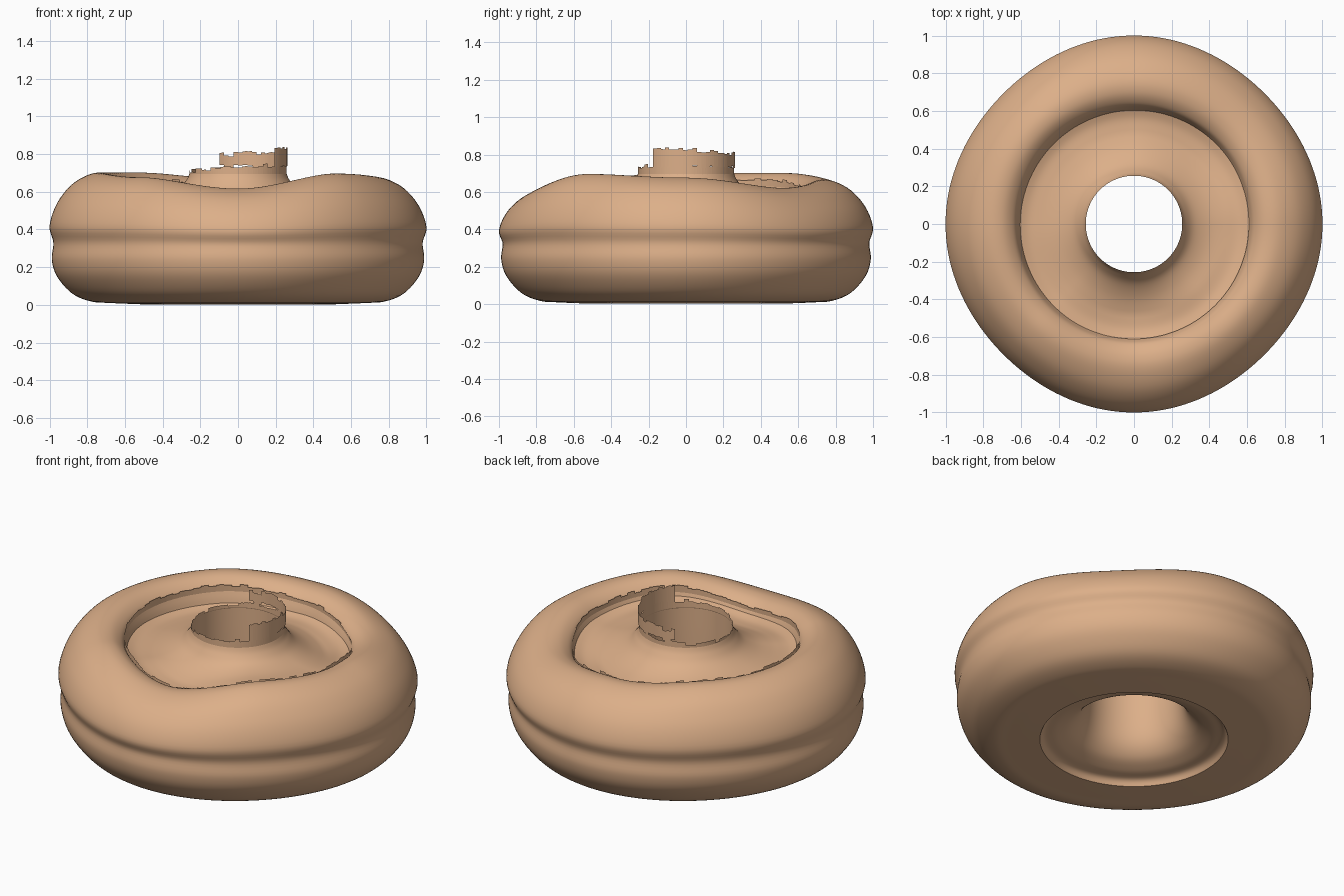
import bpy, bmesh, math, random
from mathutils import Vector

if "Cube" in bpy.data.objects:
    bpy.data.objects.remove(bpy.data.objects["Cube"])

random.seed(4)
mat = bpy.data.materials.new("baked_dough")
mat.diffuse_color = (0.72, 0.43, 0.25, 1)
mat.use_nodes = True
mat.node_tree.nodes["Principled BSDF"].inputs["Base Color"].default_value = mat.diffuse_color


def smooth_path(pts, steps=5):
    """Catmull-Rom curve through open profile points."""
    out = []
    for i in range(len(pts) - 1):
        p0, p1 = Vector(pts[max(i - 1, 0)]), Vector(pts[i])
        p2, p3 = Vector(pts[i + 1]), Vector(pts[min(i + 2, len(pts) - 1)])
        for k in range(steps):
            t = k / steps
            out.append(0.5 * (2 * p1 + (p2 - p0) * t + (2 * p0 - 5 * p1 + 4 * p2 - p3) * t * t
                              + (3 * p1 - p0 - 3 * p2 + p3) * t ** 3))
    return out + [Vector(pts[-1])]


def cyclic(values, a):
    """Smooth value around the ring from evenly spaced samples."""
    n = len(values)
    u = (a / (2 * math.pi)) % 1 * n
    i, t = int(u) % n, u - int(u)
    t = t * t * (3 - 2 * t)
    return values[i] * (1 - t) + values[(i + 1) % n] * t


def finish(bm, name):
    me = bpy.data.meshes.new(name)
    bm.to_mesh(me)
    bm.free()
    ob = bpy.data.objects.new(name, me)
    bpy.context.collection.objects.link(ob)
    me.materials.append(mat)
    bpy.ops.object.select_all(action='DESELECT')
    ob.select_set(True)
    bpy.context.view_layer.objects.active = ob
    bpy.ops.object.shade_smooth_by_angle(angle=math.radians(40))


def lathe(name, profile, shape, n=160):
    """Revolve a profile, passing every point through shape(r, z, angle)."""
    bm = bmesh.new()
    rings = []
    for i in range(n):
        a = 2 * math.pi * i / n
        ring = []
        for r, z in profile:
            r2, z2 = shape(r, z, a)
            ring.append(bm.verts.new((r2 * math.cos(a), r2 * math.sin(a), z2)))
        rings.append(ring)
    for i in range(n):
        p, q = rings[i], rings[(i + 1) % n]
        for j in range(len(profile) - 1):
            bm.faces.new((p[j], p[j + 1], q[j + 1], q[j]))
    bmesh.ops.recalc_face_normals(bm, faces=bm.faces)
    finish(bm, name)


# Height of the top swell at 45 degree steps, starting at +x
CREST = [0.675, 0.62, 0.665, 0.70, 0.70, 0.675, 0.615, 0.695]


def dough_shape(r, z, a):
    # uneven top
    k = min(max((z - 0.3) / 0.4, 0), 1)
    z += k * (cyclic(CREST, a) - 0.70)
    # slightly squarish outline
    if r > 0.63:
        w = min((r - 0.63) / 0.3, 1)
        r *= 1 - w * 0.010 * (1 - math.cos(4 * a))
    return r, z


# Outer dough: inner lip, swollen top, waisted side and flat underside
outer = smooth_path([(0.60, 0.56), (0.615, 0.61), (0.64, 0.66), (0.70, 0.697), (0.78, 0.695),
                     (0.88, 0.64), (0.96, 0.54), (1.0, 0.42), (0.98, 0.33), (0.988, 0.24),
                     (0.96, 0.15), (0.88, 0.06), (0.78, 0.018), (0.68, 0.01), (0.515, 0.003)])
lathe("outer_dough", outer, dough_shape)


def core_shape(r, z, a):
    # floor dips at the back left, under the folded lip
    if z > 0.4 and r > 0.28:
        w = min((r - 0.28) / 0.2, 1)
        z += w * (0.7 * (cyclic(CREST, a) - 0.70) + 0.02 * math.cos(a + 0.8))
    return r, z


# Spool-shaped centre: underside recess, hole wall, raised collar, sunken floor
core = smooth_path([(0.515, 0.003), (0.49, 0.035), (0.42, 0.05), (0.34, 0.09), (0.285, 0.17),
                    (0.262, 0.30), (0.257, 0.50), (0.256, 0.69)])
lathe("hole_wall", core, lambda r, z, a: (r, z))
floor = smooth_path([(0.256, 0.70), (0.275, 0.66), (0.32, 0.615), (0.40, 0.585),
                     (0.50, 0.575), (0.56, 0.575), (0.61, 0.59)])
lathe("centre_floor", floor, core_shape)


def ragged_band(name, radius, a0, a1, low, high, rough, n):
    """Thin curved sheet with a stepped, torn top and bottom edge."""
    bm = bmesh.new()
    jag = 0
    for i in range(n):
        if i % 2 == 0:
            jag = random.uniform(-rough, rough)
        angs = [math.radians(a0 + (a1 - a0) * (i + d) / n) for d in (0, 1)]
        t = (i + 0.5) / n
        mid = sum(angs) / 2
        z0, z1 = low(t, mid) + jag * 0.6, high(t, mid) + jag
        ring = [(angs[0], z0), (angs[1], z0), (angs[1], z1), (angs[0], z1)]
        bm.faces.new([bm.verts.new((radius * math.cos(a), radius * math.sin(a), z)) for a, z in ring])
    bmesh.ops.remove_doubles(bm, verts=bm.verts, dist=1e-5)
    finish(bm, name)


# Torn collar standing around the hole, and a taller spiral flap over it
ragged_band("hole_collar", 0.258, 0, 360, lambda t, a: 0.66,
            lambda t, a: 0.73 + 0.02 * math.cos(a), 0.012, 110)
ragged_band("hole_flap", 0.262, -42, 112, lambda t, a: 0.735,
            lambda t, a: 0.84 - 0.045 * t, 0.012, 56)
# Torn edge along the lip of the outer dough
ragged_band("lip_edge", 0.622, 0, 360, lambda t, a: cyclic(CREST, a) - 0.09,
            lambda t, a: cyclic(CREST, a) - 0.035, 0.008, 180)
